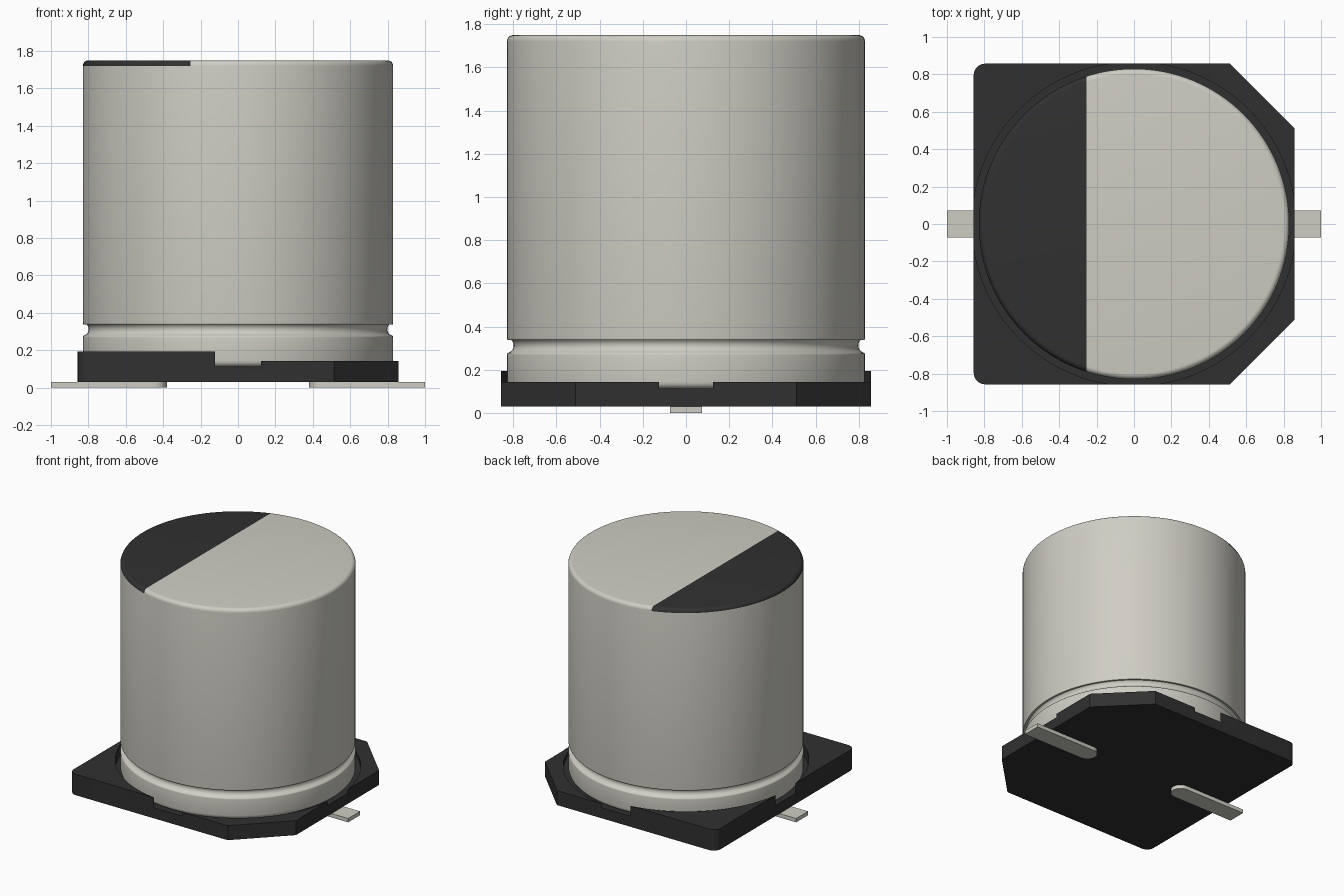
import bpy, bmesh, math

if "Cube" in bpy.data.objects:
    bpy.data.objects.remove(bpy.data.objects["Cube"], do_unlink=True)


def material(name, rgb, metallic=0.0):
    m = bpy.data.materials.new(name)
    m.use_nodes = True
    m.diffuse_color = (*rgb, 1)
    m.node_tree.nodes["Principled BSDF"].inputs["Base Color"].default_value = (*rgb, 1)
    return m


metal = material("warm grey metal", (0.62, 0.61, 0.55))
black = material("black plastic", (0.03, 0.03, 0.03))


def finish(name, bm, *mats):
    bmesh.ops.recalc_face_normals(bm, faces=bm.faces)
    me = bpy.data.meshes.new(name)
    bm.to_mesh(me)
    bm.free()
    ob = bpy.data.objects.new(name, me)
    bpy.context.collection.objects.link(ob)
    for m in mats:
        me.materials.append(m)
    return ob


def activate(ob):
    bpy.ops.object.select_all(action='DESELECT')
    ob.select_set(True)
    bpy.context.view_layer.objects.active = ob


def smooth(ob):
    activate(ob)
    bpy.ops.object.shade_smooth_by_angle(angle=math.radians(35))


def arc(cx, cy, r, a0, a1, n):
    """Points on an arc, angles in degrees."""
    return [(cx + r * math.cos(math.radians(a0 + (a1 - a0) * i / n)),
             cy + r * math.sin(math.radians(a0 + (a1 - a0) * i / n))) for i in range(n + 1)]


def prism(name, outline, z0, z1, mat):
    bm = bmesh.new()
    face = bm.faces.new([bm.verts.new((x, y, z0)) for x, y in outline])
    up = bmesh.ops.extrude_face_region(bm, geom=[face])["geom"]
    bmesh.ops.translate(bm, vec=(0, 0, z1 - z0),
                        verts=[v for v in up if isinstance(v, bmesh.types.BMVert)])
    return finish(name, bm, mat)


# Can: profile of (radius, height), with rounded ends and a crimped groove
R, TOP, FLOOR, SEG = 0.83, 1.75, 0.113, 128
profile = arc(R - 0.03, FLOOR + 0.03, 0.03, -90, 0, 4)
profile += arc(R - 0.012, 0.268, 0.012, 0, 50, 3)
profile += arc(R + 0.002, 0.312, 0.034, 230, 130, 8)
profile += arc(R - 0.012, 0.346, 0.012, -50, 0, 3)
profile += arc(R - 0.03, TOP - 0.03, 0.03, 0, 90, 6)

bm = bmesh.new()
rings = [[bm.verts.new((r * math.cos(2 * math.pi * i / SEG), r * math.sin(2 * math.pi * i / SEG), z))
          for i in range(SEG)] for r, z in profile]
for lo, hi in zip(rings, rings[1:]):
    for i in range(SEG):
        j = (i + 1) % SEG
        bm.faces.new((lo[i], lo[j], hi[j], hi[i]))
bm.faces.new(rings[0][::-1])
bm.faces.new(rings[-1])

# Polarity mark: cut the top and its rounded rim along a straight line
MARK_X, MARK_Z = -0.255, TOP - 0.031
rim = [f for f in bm.faces if min(v.co.z for v in f.verts) > MARK_Z]
geom = rim + list({e for f in rim for e in f.edges}) + list({v for f in rim for v in f.verts})
bmesh.ops.bisect_plane(bm, geom=geom, plane_co=(MARK_X, 0, 0), plane_no=(1, 0, 0))
for f in bm.faces:
    c = f.calc_center_median()
    if min(v.co.z for v in f.verts) > MARK_Z and c.x < MARK_X:
        f.material_index = 1
smooth(finish("can", bm, metal, black))

# Base plate: two chamfered corners on +x, two rounded corners on -x
H, C, B = 0.857, 0.512, 0.06
outline = [(C, -H), (H, -C), (H, C), (C, H)]
outline += arc(-H + B, H - B, B, 90, 180, 6) + arc(-H + B, -H + B, B, 180, 270, 6)
base = prism("base", outline, 0.03, 0.193, black)

# Round seat (wide enough to open through each side) and lower rim on the +x half
seat = prism("seat_cutter", arc(0, 0, 0.866, 0, 360, SEG)[:-1], 0.112, 0.4, black)
step = prism("step_cutter", [(0, -1), (1, -1), (1, 1), (0, 1)], 0.143, 0.4, black)
for cutter in (seat, step):
    cutter.hide_render = True
    activate(base)
    mod = base.modifiers.new("cut", 'BOOLEAN')
    mod.operation, mod.solver, mod.object = 'DIFFERENCE', 'EXACT', cutter
    bpy.ops.object.modifier_apply(modifier=mod.name)
    bpy.data.objects.remove(cutter, do_unlink=True)
smooth(base)

# Flat leads with a rounded inner end
W = 0.073
for side, name in ((1, "left_lead"), (-1, "right_lead")):
    shape = [(1, -W), (1, W)] + arc(0.38 + W, 0, W, 90, 270, 12)
    smooth(prism(name, [(side * x, y) for x, y in shape], 0.0, 0.03, metal))
